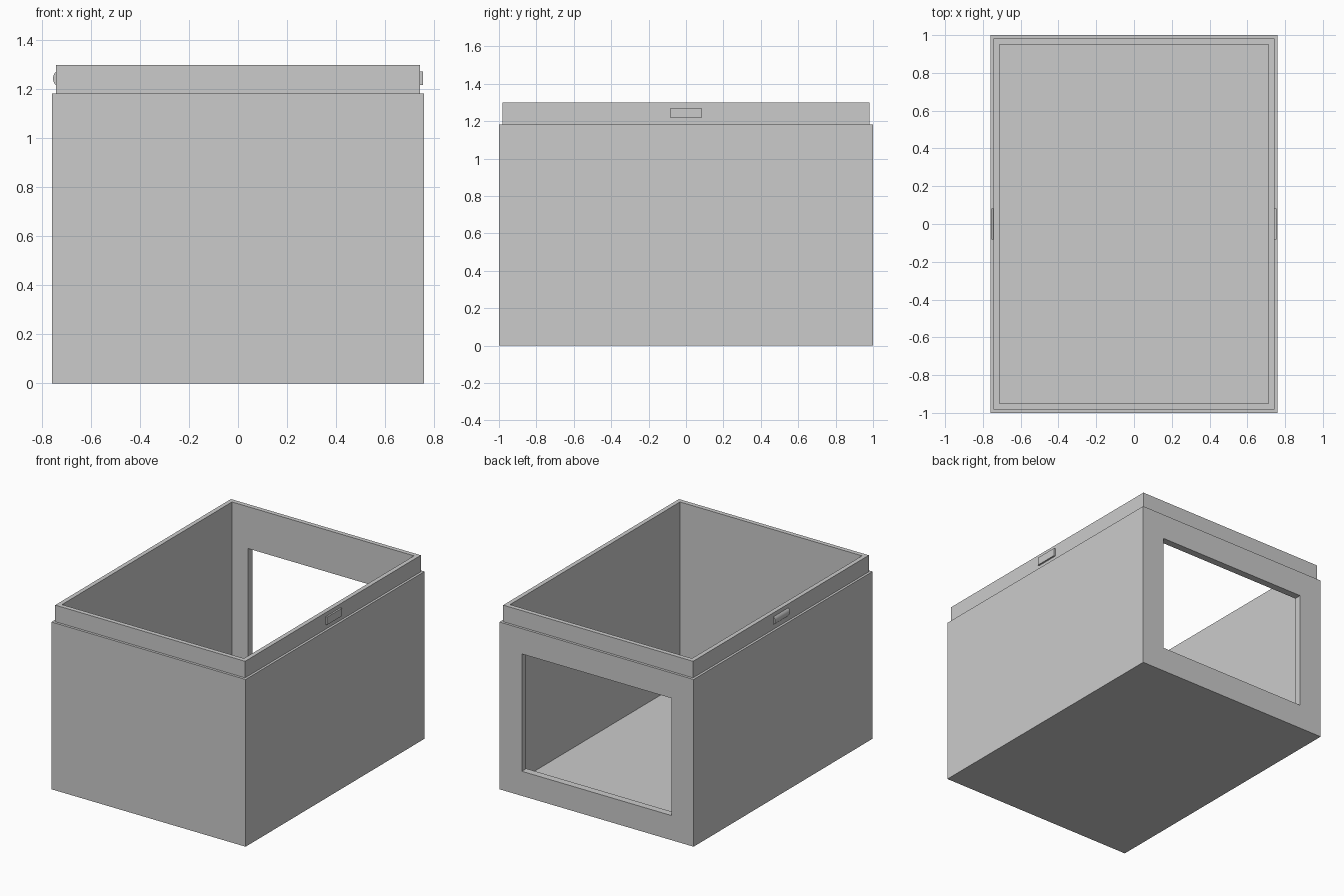
import bpy
import bmesh
import math

if "Cube" in bpy.data.objects:
    bpy.data.objects.remove(bpy.data.objects["Cube"])

grey = bpy.data.materials.new("plain_grey")
grey.diffuse_color = (0.6, 0.6, 0.6, 1)
grey.use_nodes = True
grey.node_tree.nodes["Principled BSDF"].inputs["Base Color"].default_value = grey.diffuse_color


def mesh_object(name, bm):
    bmesh.ops.recalc_face_normals(bm, faces=bm.faces)
    me = bpy.data.meshes.new(name)
    bm.to_mesh(me)
    bm.free()
    me.materials.append(grey)
    ob = bpy.data.objects.new(name, me)
    bpy.context.collection.objects.link(ob)
    return ob


def box(name, x0, x1, y0, y1, z0, z1):
    bm = bmesh.new()
    bmesh.ops.create_cube(bm, size=1)
    for v in bm.verts:
        v.co.x = x1 if v.co.x > 0 else x0
        v.co.y = y1 if v.co.y > 0 else y0
        v.co.z = z1 if v.co.z > 0 else z0
    return mesh_object(name, bm)


# Open bin: nested rectangular rings from the outer base, over the stepped rim, down to the floor
RINGS = [(0.76, 1.0, 0.0), (0.76, 1.0, 1.183), (0.743, 0.982, 1.183),
         (0.743, 0.982, 1.30), (0.712, 0.95, 1.30), (0.712, 0.95, 0.017)]
bm = bmesh.new()
loops = [[bm.verts.new((sx * x, sy * y, z))
          for sx, sy in ((-1, -1), (1, -1), (1, 1), (-1, 1))] for x, y, z in RINGS]
for a, b in zip(loops, loops[1:]):
    for i in range(4):
        j = (i + 1) % 4
        bm.faces.new((a[i], a[j], b[j], b[i]))
bm.faces.new(loops[0])
bm.faces.new(loops[-1])
body = mesh_object("bin_body", bm)

# Rectangular opening through the back wall
cutter = box("window_cutter", -0.585, 0.585, 0.85, 1.1, 0.174, 1.004)
cutter.hide_render = True
cutter.hide_viewport = True
cut = body.modifiers.new("window_opening", 'BOOLEAN')
cut.operation = 'DIFFERENCE'
cut.solver = 'EXACT'
cut.object = cutter

# Flat catch on the right side of the rim
box("right_catch", 0.738, 0.755, -0.083, 0.083, 1.217, 1.272)

# Rounded catch on the left side: a circular segment extruded along y
N, HALF, RISE = 12, 0.0275, 0.012
radius = (HALF ** 2 + RISE ** 2) / (2 * RISE)
span = math.asin(HALF / radius)
profile = [(-0.738, 1.2445 - HALF), (-0.738, 1.2445 + HALF)]
for i in range(N + 1):
    t = span - 2 * span * i / N
    profile.append((-0.743 - RISE + radius * (1 - math.cos(t)),
                    1.2445 + radius * math.sin(t)))
bm = bmesh.new()
face = bm.faces.new([bm.verts.new((x, -0.083, z)) for x, z in profile])
ext = bmesh.ops.extrude_face_region(bm, geom=[face], use_keep_orig=True)
for v in ext["geom"]:
    if isinstance(v, bmesh.types.BMVert):
        v.co.y = 0.083
catch = mesh_object("left_catch", bm)
bpy.context.view_layer.objects.active = catch
catch.select_set(True)
bpy.ops.object.shade_smooth_by_angle(angle=math.radians(20))
